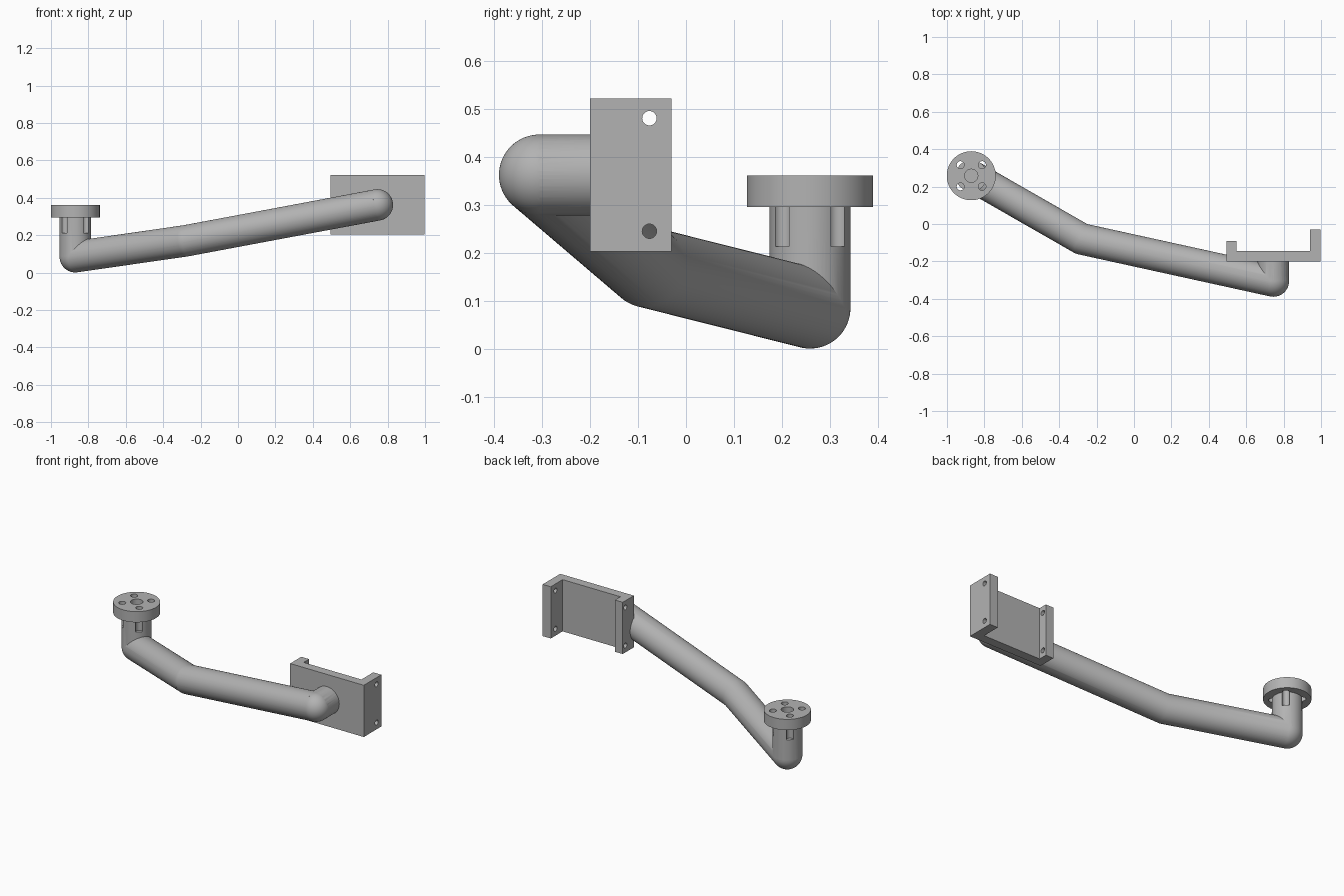
import bpy
from math import radians, pi, cos, sin
from mathutils import Vector

cube = bpy.data.objects.get("Cube")
if cube:
    bpy.data.objects.remove(cube)

grey = bpy.data.materials.new("satin grey")
grey.use_nodes = True
colour = (0.45, 0.45, 0.45, 1)
grey.diffuse_color = colour
grey.node_tree.nodes["Principled BSDF"].inputs["Base Color"].default_value = colour


def rod(name, start, end, radius, sides=64):
    start, end = Vector(start), Vector(end)
    axis = end - start
    bpy.ops.mesh.primitive_cylinder_add(
        vertices=sides, radius=radius, depth=axis.length, location=(start + end) / 2,
        rotation=axis.to_track_quat("Z", "Y").to_euler())
    ob = bpy.context.object
    ob.name = name
    ob.data.materials.append(grey)
    return ob


def ball(name, centre, radius):
    bpy.ops.mesh.primitive_uv_sphere_add(segments=64, ring_count=32, radius=radius, location=centre)
    ob = bpy.context.object
    ob.name = name
    ob.data.materials.append(grey)
    return ob


def box(name, low, high):
    low, high = Vector(low), Vector(high)
    bpy.ops.mesh.primitive_cube_add(size=1, location=(low + high) / 2)
    ob = bpy.context.object
    ob.name = name
    ob.scale = high - low
    ob.data.materials.append(grey)
    return ob


def combine(target, others, operation):
    for other in others:
        mod = target.modifiers.new("combine", "BOOLEAN")
        mod.object, mod.operation, mod.solver = other, operation, "EXACT"
        bpy.ops.object.select_all(action="DESELECT")
        bpy.context.view_layer.objects.active = target
        target.select_set(True)
        bpy.ops.object.modifier_apply(modifier=mod.name)
        bpy.data.objects.remove(other)


def smooth(ob):
    bpy.ops.object.select_all(action="DESELECT")
    bpy.context.view_layer.objects.active = ob
    ob.select_set(True)
    bpy.ops.object.shade_smooth_by_angle(angle=radians(25))


# Bent tubular arm with rounded joints
R = 0.084
foot = Vector((-0.87, 0.258, 0.085))
bend = Vector((-0.28, -0.08, 0.17))
tip = Vector((0.745, -0.305, 0.362))
arm = rod("arm", foot, bend, R)
combine(arm, [
    ball("bend_joint", bend, R),
    rod("long_tube", bend, tip, R),
    ball("tip_joint", tip, R),
    rod("bracket_stub", tip, (tip.x, -0.19, tip.z), R),
    ball("foot_joint", foot, R),
    rod("post", foot, (foot.x, foot.y, 0.31), R),
    rod("round_flange", (foot.x, foot.y, 0.295), (foot.x, foot.y, 0.361), 0.131, 96),
], "UNION")

# Bolt holes that also groove the post, and the central bore
cutters = [rod("bore", (foot.x, foot.y, 0.25), (foot.x, foot.y, 0.4), 0.035, 48)]
for i in range(4):
    a = pi / 4 + i * pi / 2
    x, y = foot.x + 0.082 * cos(a), foot.y + 0.082 * sin(a)
    cutters.append(rod("bolt_hole", (x, y, 0.213), (x, y, 0.4), 0.02, 32))
combine(arm, cutters, "DIFFERENCE")
smooth(arm)

# Channel bracket with a long and a short side wall
bracket = box("bracket", (0.495, -0.2, 0.203), (0.996, -0.145, 0.521))
combine(bracket, [
    box("long_wall", (0.941, -0.2, 0.203), (0.996, -0.03, 0.521)),
    box("short_wall", (0.495, -0.2, 0.203), (0.548, -0.092, 0.521)),
], "UNION")
holes = []
for z in (0.245, 0.48):
    holes.append(rod("long_wall_hole", (0.9, -0.076, z), (1.1, -0.076, z), 0.015, 32))
    holes.append(rod("short_wall_hole", (0.4, -0.118, z), (0.6, -0.118, z), 0.015, 32))
combine(bracket, holes, "DIFFERENCE")
smooth(bracket)
